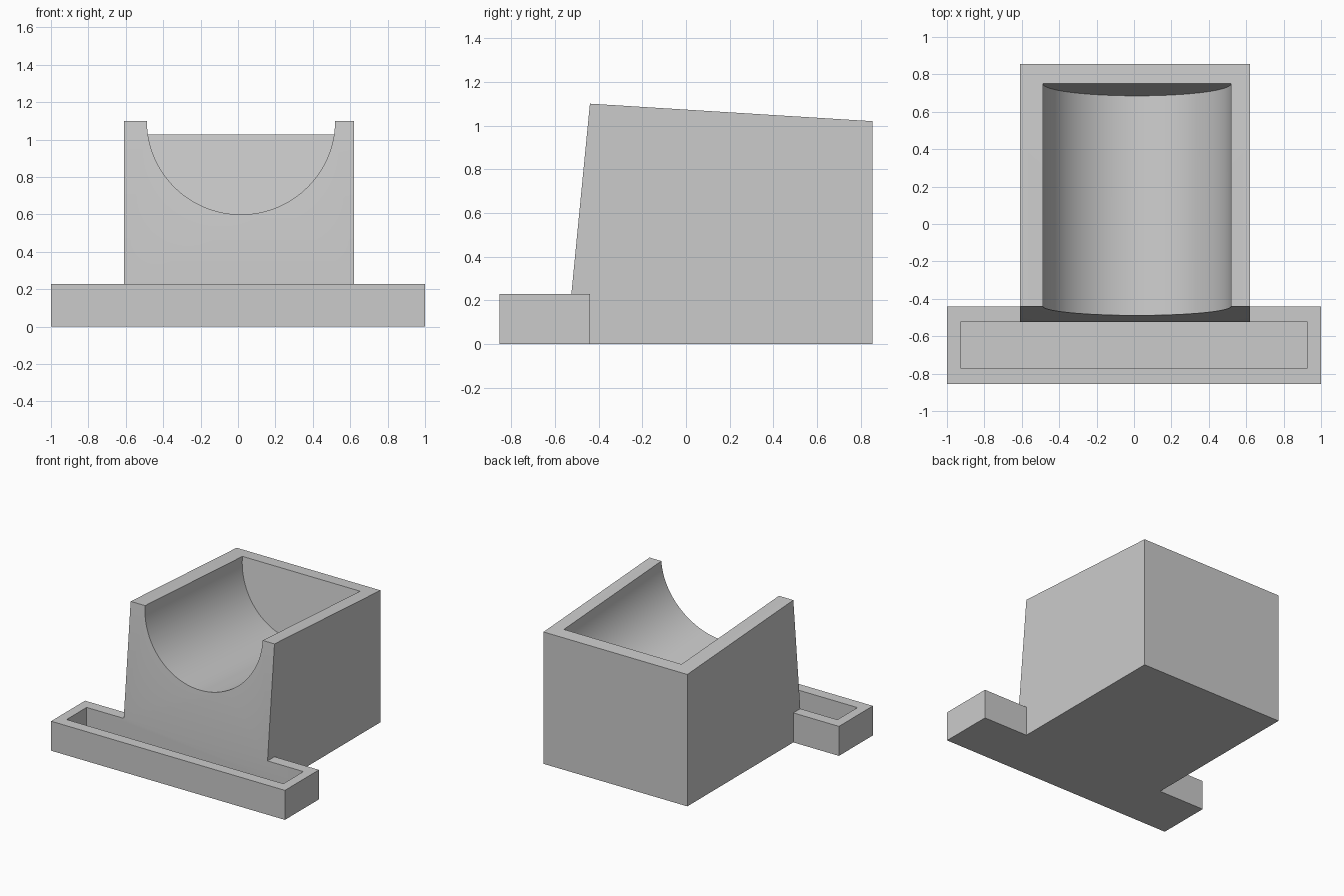
import bpy, bmesh, math

cube = bpy.data.objects.get("Cube")
if cube:
    bpy.data.objects.remove(cube, do_unlink=True)

grey = bpy.data.materials.new("light_grey")
grey.use_nodes = True
colour = (0.6, 0.6, 0.6, 1)
grey.diffuse_color = colour
grey.node_tree.nodes["Principled BSDF"].inputs["Base Color"].default_value = colour


def loft(name, ring_a, ring_b):
    """Closed solid between two matching outlines."""
    bm = bmesh.new()
    a = [bm.verts.new(p) for p in ring_a]
    b = [bm.verts.new(p) for p in ring_b]
    bm.faces.new(a)
    bm.faces.new(b[::-1])
    for i in range(len(a)):
        j = (i + 1) % len(a)
        bm.faces.new((a[i], b[i], b[j], a[j]))
    bmesh.ops.recalc_face_normals(bm, faces=bm.faces)
    mesh = bpy.data.meshes.new(name)
    bm.to_mesh(mesh)
    bm.free()
    mesh.materials.append(grey)
    obj = bpy.data.objects.new(name, mesh)
    bpy.context.collection.objects.link(obj)
    return obj


def box(name, x0, x1, y0, y1, z0, z1):
    rings = [[(x0, y0, z), (x1, y0, z), (x1, y1, z), (x0, y1, z)] for z in (z0, z1)]
    return loft(name, *rings)


def combine(target, other, operation):
    """Apply a boolean and remove the helper."""
    mod = target.modifiers.new("combine", "BOOLEAN")
    mod.operation = operation
    mod.solver = "EXACT"
    mod.object = other
    other.hide_render = True
    bpy.context.view_layer.objects.active = target
    bpy.ops.object.modifier_apply(modifier=mod.name)
    bpy.data.objects.remove(other, do_unlink=True)


BACK, FRONT_TOP, FRONT_FOOT = 0.855, -0.44, -0.525
TRAY_TOP = 0.228


def top_height(y):
    return 1.10 - 0.062 * (y - FRONT_TOP)


# Front tray with a long recess
stand = box("holder_stand", -1, 1, -0.855, FRONT_TOP, 0, TRAY_TOP)
recess = box("tray_recess", -0.927, 0.927, -0.77, FRONT_FOOT, 0.075, 0.4)
combine(stand, recess, "DIFFERENCE")

# Main block with leaning front and sloping top
profile = [(-0.48, 0), (FRONT_FOOT, TRAY_TOP), (FRONT_TOP, 1.10),
           (BACK, top_height(BACK)), (BACK, 0)]
block = loft("main_block", *[[(x, y, z) for y, z in profile] for x in (-0.61, 0.62)])
combine(stand, block, "UNION")

# Half-round cradle, open at the front, with a leaning rear wall
radius, centre, steps = 0.503, 0.016, 72
arc = [(centre - radius, -0.2)]
for i in range(steps + 1):
    a = math.pi * i / steps
    arc.append((centre - radius * math.cos(a), radius * math.sin(a)))
arc.append((centre + radius, -0.2))


def section(y, lean):
    return [(x, y - lean * d, top_height(y - lean * d) - d) for x, d in arc]


cradle = loft("cradle_cutter", section(-0.75, 0), section(0.75, 0.129))
combine(stand, cradle, "DIFFERENCE")

# Smooth cradle, crisp edges
bpy.ops.object.select_all(action="DESELECT")
stand.select_set(True)
bpy.context.view_layer.objects.active = stand
bpy.ops.object.shade_smooth_by_angle(angle=math.radians(20))
